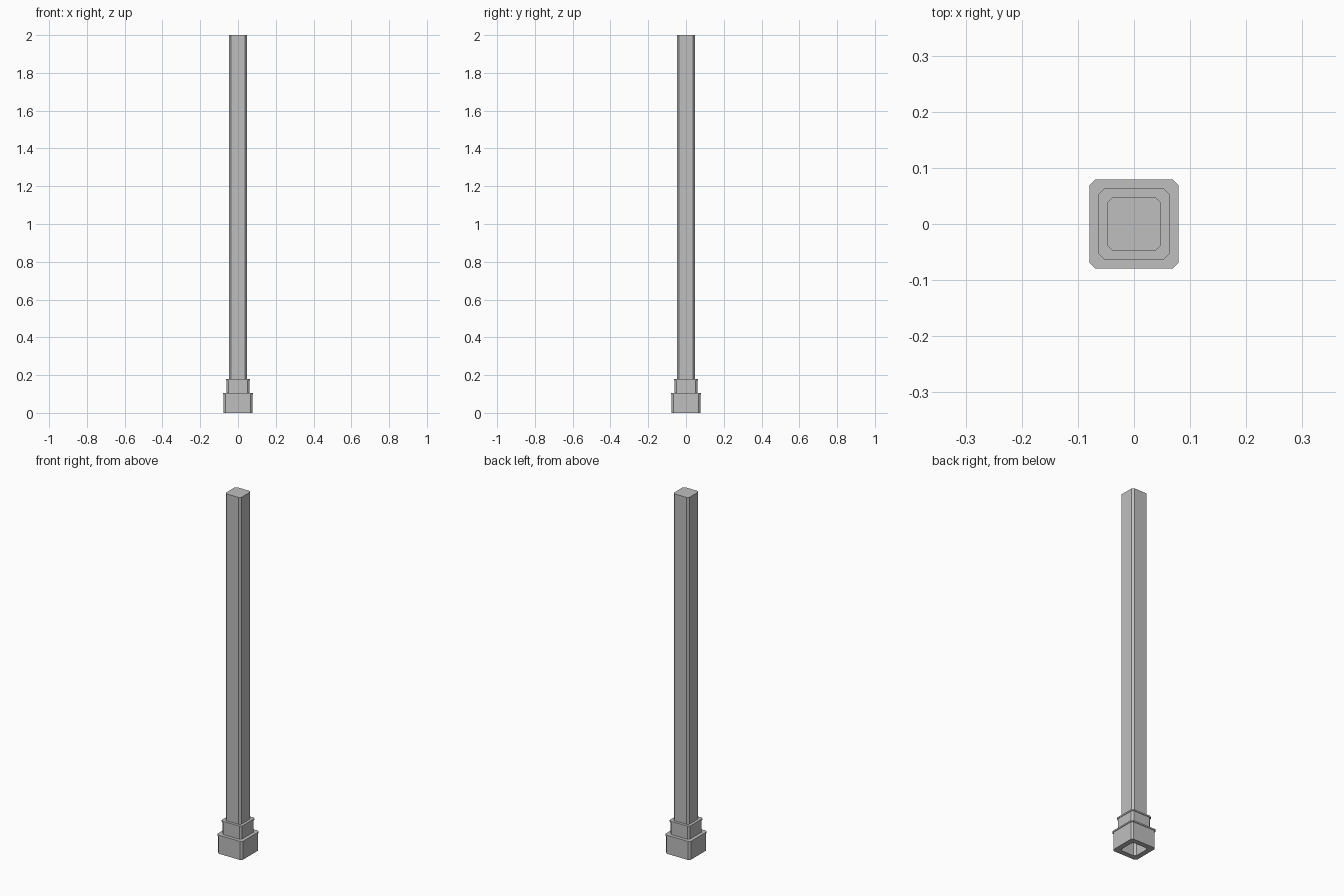
import bpy
import bmesh

cube = bpy.data.objects.get("Cube")
if cube:
    bpy.data.objects.remove(cube, do_unlink=True)

# Plain grey stone
grey = bpy.data.materials.new("plain_grey")
grey.use_nodes = True
colour = (0.52, 0.52, 0.52, 1)
grey.diffuse_color = colour
grey.node_tree.nodes["Principled BSDF"].inputs["Base Color"].default_value = colour

CHAMFER = 0.01
SHAFT = 0.048


def square_ring(bm, half, z):
    """Square outline with cut corners, counter-clockwise."""
    c = half - CHAMFER
    corners = [(half, -c), (half, c), (c, half), (-c, half),
               (-half, c), (-half, -c), (-c, -half), (c, -half)]
    return [bm.verts.new((x, y, z)) for x, y in corners]


def stacked_part(name, profile, cap_top=False):
    """Skin cut-corner square outlines given as (half width, height)."""
    bm = bmesh.new()
    rings = [square_ring(bm, half, z) for half, z in profile]
    for low, high in zip(rings, rings[1:]):
        for i in range(len(low)):
            j = (i + 1) % len(low)
            bm.faces.new((low[i], low[j], high[j], high[i]))
    if cap_top:
        bm.faces.new(rings[-1])
    mesh = bpy.data.meshes.new(name)
    bm.to_mesh(mesh)
    bm.free()
    mesh.materials.append(grey)
    obj = bpy.data.objects.new(name, mesh)
    bpy.context.collection.objects.link(obj)
    return obj


def tier(name, half, bottom, top, lip=0.003, lip_height=0.008):
    """Collar around the shaft with a slim projecting lip at its top."""
    body = half - lip
    under = top - lip_height
    return stacked_part(name, [(SHAFT, bottom), (body, bottom), (body, under),
                               (half, under), (half, top), (SHAFT, top)])


# Hollow shaft, open underneath
stacked_part("post_shaft", [(SHAFT, 0), (SHAFT, 2)], cap_top=True)

# Two stepped collars at the foot
tier("base_block", 0.079, 0, 0.105)
tier("upper_collar", 0.063, 0.105, 0.18)
